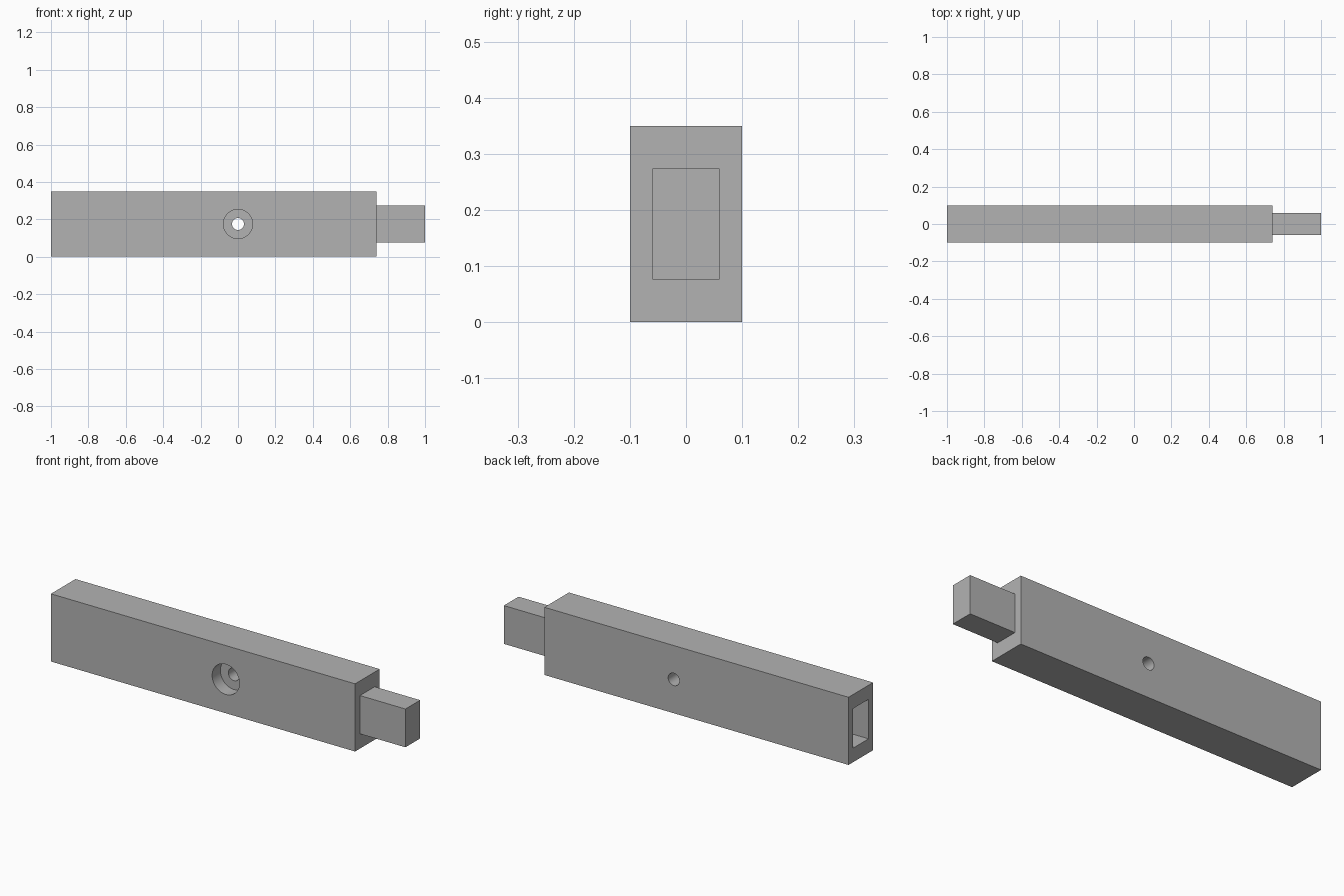
import bpy
import math

cube = bpy.data.objects.get("Cube")
if cube:
    bpy.data.objects.remove(cube, do_unlink=True)

MID_Z = 0.175

# Single plain grey
grey = bpy.data.materials.new("plain grey")
grey.use_nodes = True
colour = (0.45, 0.45, 0.45, 1)
grey.diffuse_color = colour
grey.node_tree.nodes["Principled BSDF"].inputs["Base Color"].default_value = colour


def box(name, x0, x1, width, height):
    """Box along x, centred on the bar's axis."""
    bpy.ops.mesh.primitive_cube_add(size=1, location=((x0 + x1) / 2, 0, MID_Z))
    obj = bpy.context.object
    obj.name = name
    obj.scale = (x1 - x0, width, height)
    bpy.ops.object.transform_apply(location=True, rotation=False, scale=True)
    obj.data.materials.append(grey)
    return obj


def bore(name, radius, y0, y1):
    """Cylinder along y through the middle of the bar."""
    bpy.ops.mesh.primitive_cylinder_add(
        vertices=64, radius=radius, depth=y1 - y0,
        location=(0, (y0 + y1) / 2, MID_Z), rotation=(math.pi / 2, 0, 0))
    obj = bpy.context.object
    obj.name = name
    obj.data.materials.append(grey)
    return obj


def combine(target, tool, operation):
    """Apply a boolean and discard the tool object."""
    mod = target.modifiers.new(tool.name, 'BOOLEAN')
    mod.operation = operation
    mod.solver = 'EXACT'
    mod.object = tool
    bpy.ops.object.select_all(action='DESELECT')
    target.select_set(True)
    bpy.context.view_layer.objects.active = target
    bpy.ops.object.modifier_apply(modifier=mod.name)
    bpy.data.objects.remove(tool, do_unlink=True)


# Bar with a tenon at its left end and a matching socket at its right end
bar = box("bar", -1, 0.74, 0.2, 0.35)
combine(bar, box("tenon", 0.7, 1, 0.12, 0.198), 'UNION')
combine(bar, box("socket", -1.1, -0.73, 0.126, 0.204), 'DIFFERENCE')

# Screw hole with a counterbore on the front
combine(bar, bore("screw_hole", 0.032, -0.2, 0.2), 'DIFFERENCE')
combine(bar, bore("counterbore", 0.078, -0.2, -0.033), 'DIFFERENCE')

bpy.ops.object.shade_smooth_by_angle(angle=math.radians(30))
